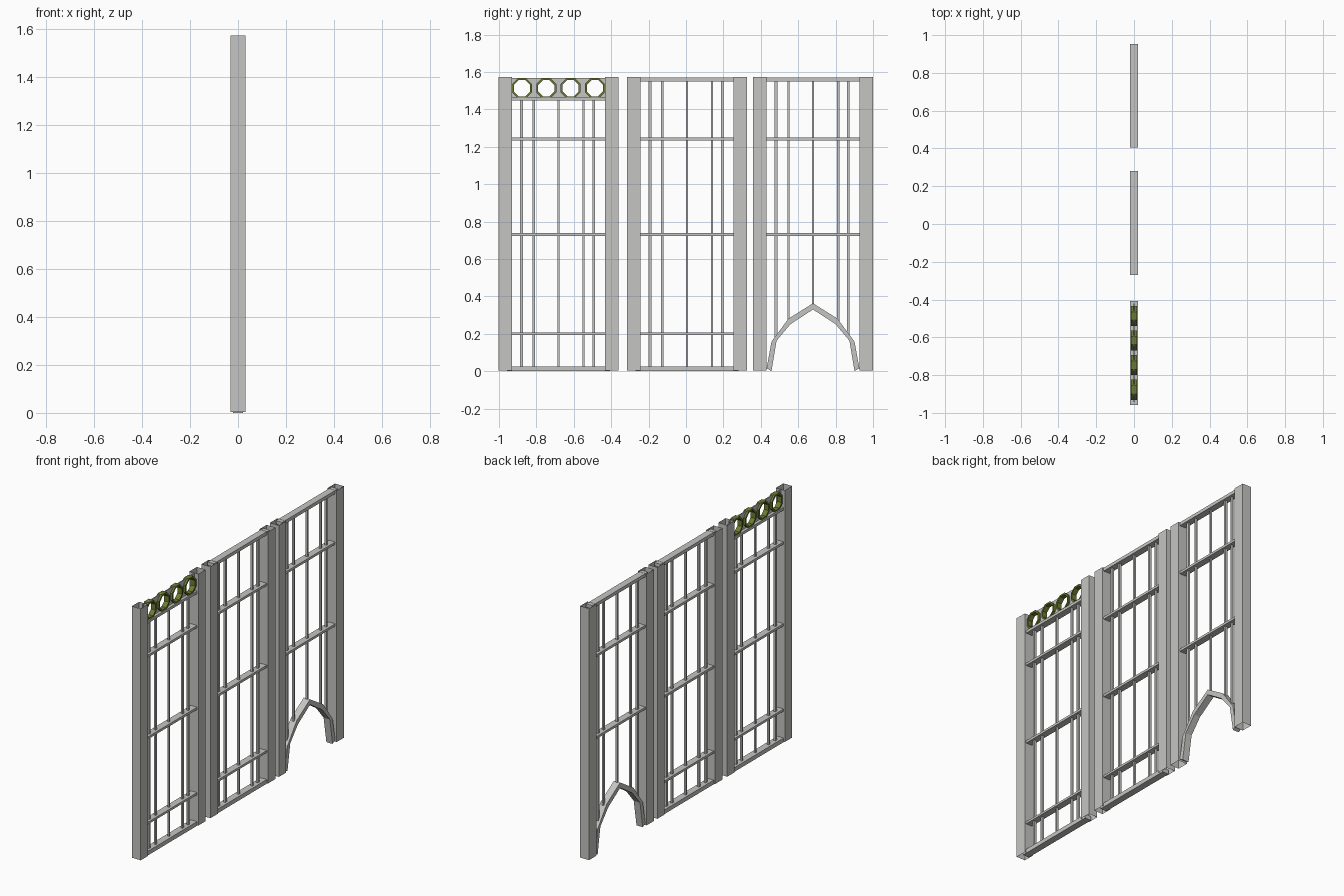
import bpy, bmesh, math
from mathutils import Vector

cube = bpy.data.objects.get("Cube")
if cube:
    bpy.data.objects.remove(cube, do_unlink=True)


def material(name, rgb):
    m = bpy.data.materials.new(name)
    m.use_nodes = True
    m.diffuse_color = (*rgb, 1)
    m.node_tree.nodes["Principled BSDF"].inputs["Base Color"].default_value = (*rgb, 1)
    return m


METAL = material("grey_metal", (0.56, 0.56, 0.55))
OLIVE = material("olive_green", (0.15, 0.2, 0.03))


def finish(name, bm, mat):
    bmesh.ops.recalc_face_normals(bm, faces=bm.faces)
    mesh = bpy.data.meshes.new(name)
    bm.to_mesh(mesh)
    bm.free()
    mesh.materials.append(mat)
    ob = bpy.data.objects.new(name, mesh)
    bpy.context.collection.objects.link(ob)
    return ob


def box(name, y0, y1, z0, z1, depth, mat=METAL, open_ends=False):
    bm = bmesh.new()
    bmesh.ops.create_cube(bm, size=1)
    for v in bm.verts:
        v.co = (v.co.x * depth, y0 + (v.co.y + 0.5) * (y1 - y0), z0 + (v.co.z + 0.5) * (z1 - z0))
    bm.normal_update()
    if open_ends:
        caps = [f for f in bm.faces if abs(f.normal.z) > 0.9]
        bmesh.ops.delete(bm, geom=caps, context='FACES_ONLY')
    return finish(name, bm, mat)


def band(name, outer, inner, depth, mat, closed):
    """Strip between two outlines in the y-z plane, thickened along x."""
    bm = bmesh.new()
    rows = [[bm.verts.new((x, *p)) for p in line]
            for line, x in ((outer, -depth / 2), (outer, depth / 2),
                            (inner, depth / 2), (inner, -depth / 2))]
    n = len(outer)
    for i in range(n if closed else n - 1):
        j = (i + 1) % n
        for k in range(4):
            a, b = rows[k], rows[(k + 1) % 4]
            bm.faces.new((a[i], a[j], b[j], b[i]))
    if not closed:
        for i in (0, n - 1):
            bm.faces.new([r[i] for r in rows])
    return finish(name, bm, mat)


def octagon(y, z, apothem):
    r = apothem / math.cos(math.pi / 8)
    return [(y + r * math.cos((i + 0.5) * math.pi / 4),
             z + r * math.sin((i + 0.5) * math.pi / 4)) for i in range(8)]


TOP, BOTTOM, DEPTH = 1.572, 0.004, 0.043
BARS = ((-0.198, 0.015), (-0.131, 0.013), (0, 0.01), (0.134, 0.013), (0.189, 0.013))


def panel(name, cy, rails, bar_top, bar_foot):
    # Open tube posts
    for side, s in (("near", -1), ("far", 1)):
        c = cy + s * 0.284
        box(f"{name}_{side}_post", c - 0.036, c + 0.036, BOTTOM, TOP, 0.061, open_ends=True)
    # Cross rails reach into the posts
    for i, (z0, z1) in enumerate(rails):
        box(f"{name}_rail_{i}", cy - 0.275, cy + 0.275, z0, z1, DEPTH)
    # Thin upright bars
    for i, (dy, w) in enumerate(BARS):
        box(f"{name}_bar_{i}", cy + dy - w / 2, cy + dy + w / 2, bar_foot(dy), bar_top, 0.013)


FOOT, LOW, MID, HIGH = (0, 0.026), (0.193, 0.207), (0.724, 0.739), (1.234, 1.249)
CAP = (1.55, 1.571)
LEFT_Y, MID_Y, RIGHT_Y = -0.682, 0.005, 0.679

panel("ringed_panel", LEFT_Y, (FOOT, LOW, MID, HIGH, (1.446, 1.463)), 1.45, lambda dy: 0.02)
panel("plain_panel", MID_Y, (FOOT, LOW, MID, HIGH, CAP), 1.555, lambda dy: 0.02)

# Arch outline, mirrored about the panel centre
outer_half = [(-0.248, 0.016), (-0.222, 0.158), (-0.131, 0.281)]
inner_half = [(-0.222, 0.0), (-0.195, 0.163), (-0.12, 0.252)]


def arch_line(half, apex):
    pts = half + [(0, apex)] + [(-y, z) for y, z in reversed(half)]
    return [(RIGHT_Y + y, z) for y, z in pts]


def arch_height(dy):
    """Height of the middle of the arch at a distance from its centre."""
    d = abs(dy)
    if d < 0.126:
        return 0.346 - d / 0.126 * 0.08
    return 0.266 - (d - 0.126) / 0.083 * 0.105


panel("arched_panel", RIGHT_Y, (MID, HIGH, CAP), 1.555, arch_height)
band("arch", arch_line(outer_half, 0.363), arch_line(inner_half, 0.33), DEPTH, METAL, False)

# Pierced header sheet with octagonal rings
for i in range(4):
    y, z, half = LEFT_Y + (i - 1.5) * 0.13, 1.513, 0.065
    ring = octagon(y, z, 0.0535)
    band(f"ring_{i}", ring, octagon(y, z, 0.043), 0.032, OLIVE, True)
    edge = []
    for py, pz in octagon(0, 0, 1):
        edge.append((y + max(-1, min(1, py)) * half, z + max(-1, min(1, pz)) * 0.0535))
    # Square the sheet off to its corners
    corners = [(y + math.copysign(half, py - y), z + math.copysign(0.0535, pz - z)) for py, pz in ring]
    band(f"header_sheet_{i}", corners, octagon(y, z, 0.05), 0.006, METAL, True)
